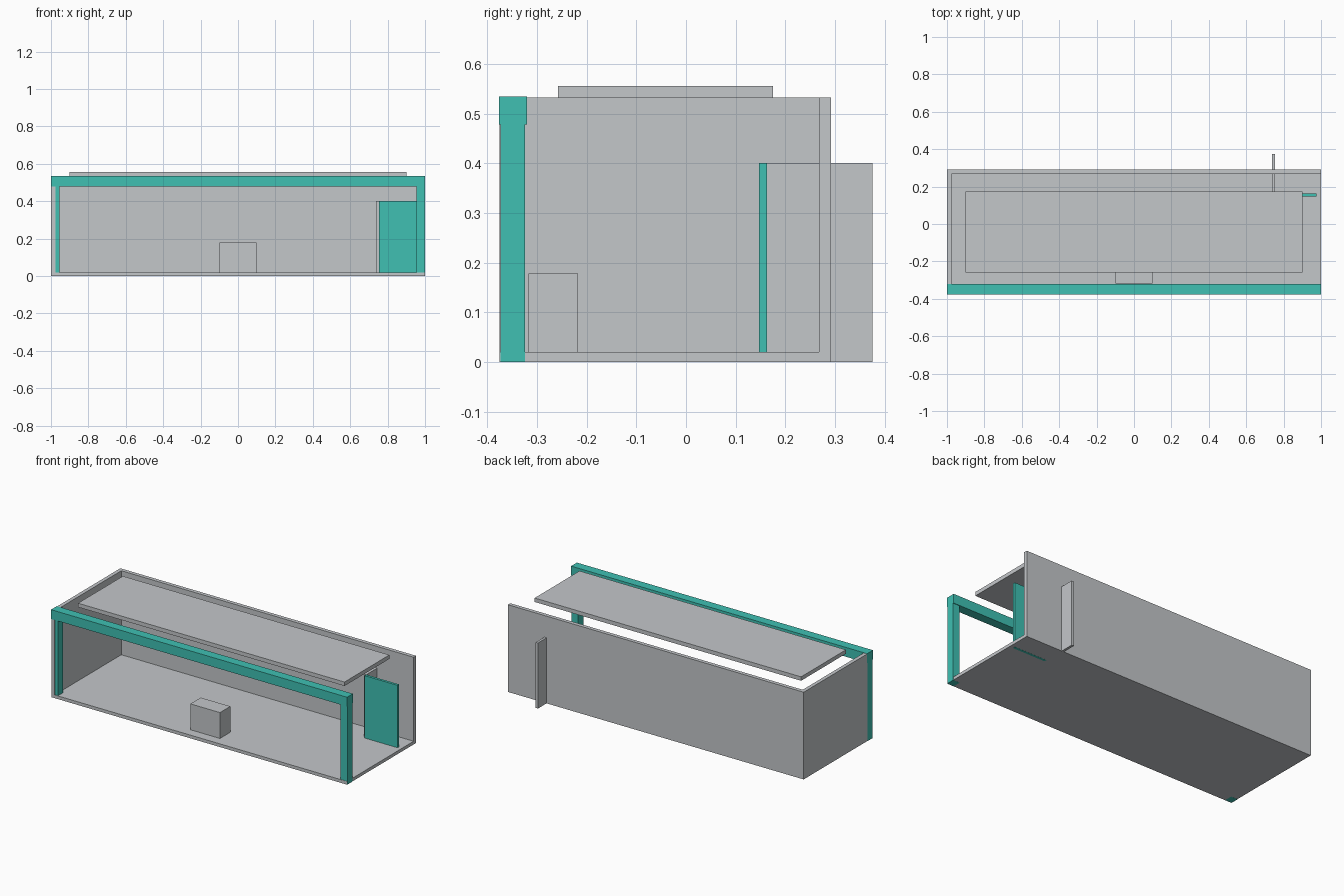
import bpy

if "Cube" in bpy.data.objects:
    bpy.data.objects.remove(bpy.data.objects["Cube"])


def material(name, rgb):
    m = bpy.data.materials.new(name)
    m.diffuse_color = (*rgb, 1)
    m.use_nodes = True
    m.node_tree.nodes["Principled BSDF"].inputs["Base Color"].default_value = m.diffuse_color
    return m


GREY = material("light grey", (0.55, 0.57, 0.59))
TEAL = material("teal", (0.05, 0.53, 0.45))


def box(name, x, y, z, mat):
    """Axis-aligned box from (min, max) ranges."""
    bpy.ops.mesh.primitive_cube_add(size=1)
    ob = bpy.context.object
    ob.name = name
    for v in ob.data.vertices:
        v.co = [r[0] if c < 0 else r[1] for c, r in zip(v.co, (x, y, z))]
    ob.data.materials.append(mat)
    return ob


# Room shell, open at the front and the right end
box("floor", (-0.999, 0.999), (-0.375, 0.291), (0.0005, 0.02), GREY)
box("back_wall", (-0.999, 0.999), (0.268, 0.2915), (0.0005, 0.533), GREY)
box("left_wall", (-0.999, -0.976), (-0.375, 0.291), (0.0005, 0.533), GREY)

# Raised roof panel
box("roof_panel", (-0.9, 0.9), (-0.258, 0.175), (0.532, 0.556), GREY)

# Front frame: a beam on two posts
box("front_beam", (-1, 1), (-0.376, -0.32), (0.478, 0.535), TEAL)
for side, x in (("left", (-1, -0.955)), ("right", (0.955, 1))):
    box(side + "_post", x, (-0.373, -0.324), (0, 0.48), TEAL)

# Door and the partition fin that passes through the back wall
box("door", (0.753, 0.975), (0.147, 0.163), (0, 0.401), TEAL)
box("partition_fin", (0.738, 0.753), (0.163, 0.375), (0.0005, 0.401), GREY)

# Small counter near the front opening
box("counter", (-0.1, 0.1), (-0.317, -0.217), (0.02, 0.178), GREY)
